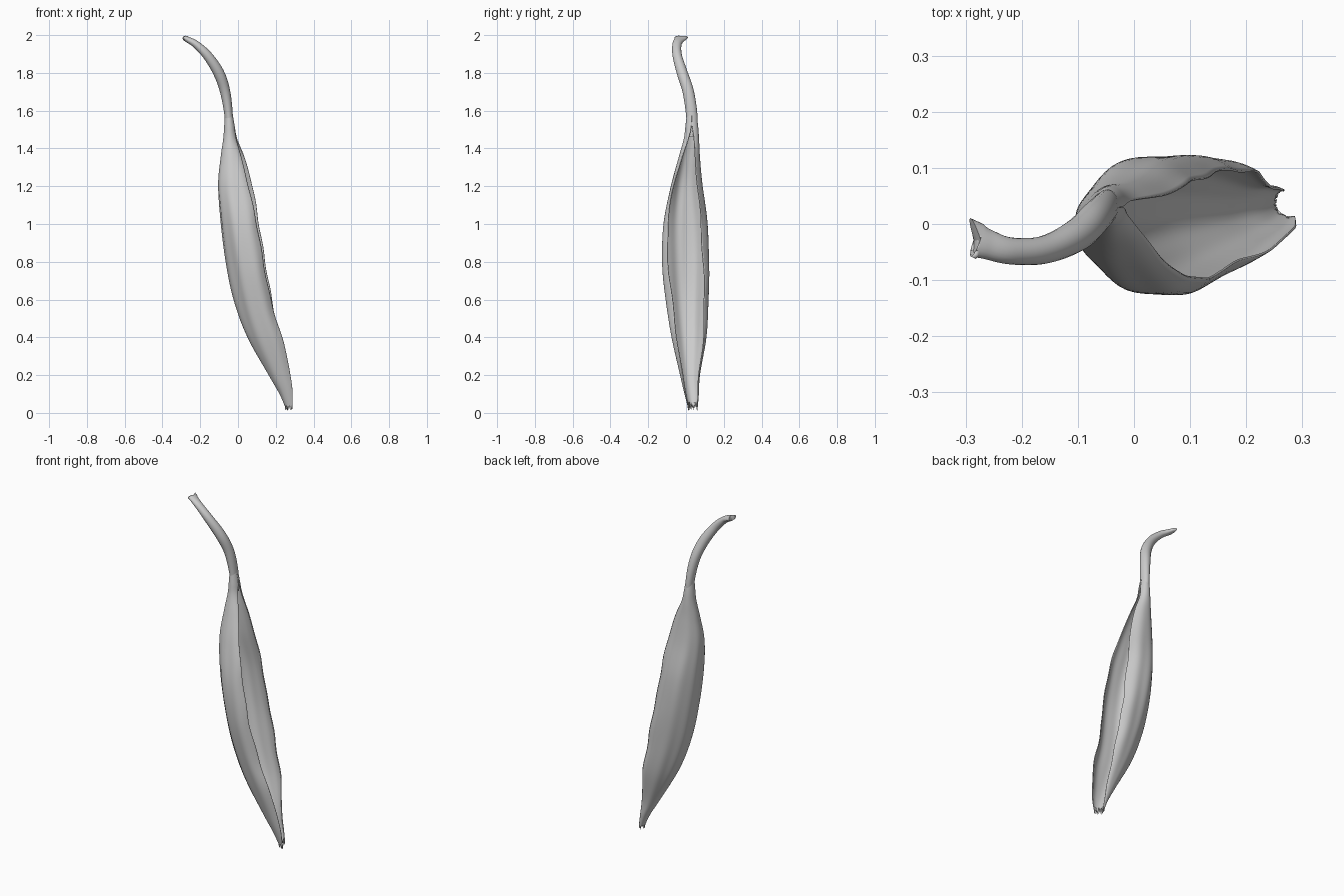
import bpy, bmesh, math, random
from mathutils import Vector

if "Cube" in bpy.data.objects:
    bpy.data.objects.remove(bpy.data.objects["Cube"])

random.seed(4)

# Leaf cross-sections: z, x at back of trough, x at open edges, y front, y back,
# front curl angle, back curl angle, front flap reach
BLADE = [
    (0.03, 0.252, 0.268, 0.012, 0.060, 105, 105, 2.2),
    (0.10, 0.222, 0.258, -0.006, 0.066, 122, 110, 1.85),
    (0.20, 0.165, 0.243, -0.03, 0.072, 132, 114, 1.42),
    (0.40, 0.055, 0.218, -0.075, 0.103, 136, 118, 1.08),
    (0.60, -0.018, 0.178, -0.105, 0.117, 134, 126, 0.98),
    (0.80, -0.062, 0.143, -0.122, 0.124, 127, 134, 0.97),
    (1.00, -0.090, 0.112, -0.118, 0.116, 122, 136, 0.95),
    (1.20, -0.104, 0.078, -0.080, 0.086, 124, 135, 0.88),
    (1.35, -0.090, 0.034, -0.038, 0.072, 136, 145, 0.86),
    (1.45, -0.076, -0.005, -0.010, 0.067, 158, 162, 0.93),
    (1.52, -0.071, -0.020, -0.001, 0.062, 178, 178, 1.0),
    (1.60, -0.065, -0.034, 0.008, 0.050, 180, 180, 1.0),
]
# Stalk stations: x, y, z, half width sideways, half thickness
STALK = [
    (-0.046, 0.032, 1.46, 0.027, 0.020), (-0.049, 0.031, 1.57, 0.030, 0.022),
    (-0.068, 0.012, 1.70, 0.030, 0.027), (-0.102, -0.020, 1.80, 0.029, 0.029),
    (-0.160, -0.046, 1.89, 0.025, 0.025), (-0.220, -0.048, 1.949, 0.024, 0.020),
    (-0.262, -0.036, 1.974, 0.027, 0.016), (-0.282, -0.028, 1.984, 0.032, 0.014),
]


def loft_rows(table, steps):
    """Catmull-Rom interpolation of the stations"""
    n, out = len(table), []
    for i in range(n - 1):
        p = [table[min(max(i + k, 0), n - 1)] for k in (-1, 0, 1, 2)]
        for k in range(steps):
            u = k / steps
            out.append([0.5 * (2 * b + (c - a) * u + (2 * a - 5 * b + 4 * c - d) * u * u
                               + (3 * b - a - 3 * c + d) * u ** 3)
                        for a, b, c, d in zip(*p)])
    return out + [list(table[-1])]


def finish(bm, name):
    bmesh.ops.recalc_face_normals(bm, faces=bm.faces)
    mesh = bpy.data.meshes.new(name)
    bm.to_mesh(mesh)
    bm.free()
    obj = bpy.data.objects.new(name, mesh)
    bpy.context.collection.objects.link(obj)
    return obj


# Curled leaf blade: a trough open towards +x, closing into the stalk at the neck
COLS = 56
bm = bmesh.new()
grid = []
for r, (z, xl, xr, y0, y1, af, ab, reach) in enumerate(loft_rows(BLADE, 8)):
    line = []
    yc, hw = (y0 + y1) / 2, (y1 - y0) / 2
    fade = min(1, hw / 0.1) ** 1.5
    for c in range(COLS + 1):
        t = 2 * c / COLS - 1
        top = math.radians(min(ab if t > 0 else af, 180))
        a = t * top
        w = (xr - xl) * (reach if t < 0 else 1)
        # lengthwise veins and soft dents
        dent = 0.0022 * math.sin(19 * t + 2.2 * z) + 0.003 * math.sin(7 * t - 5 * z + 1)
        dent -= 0.003 * math.exp(-(t / 0.05) ** 2)
        s = 1 - dent * fade / 0.11
        x = xl + w * (1 - s * math.cos(a)) / (1 - math.cos(top))
        y = yc + hw * s * math.sin(a)
        # gently wavy free edges
        edge = abs(t) ** 6 * fade
        x += edge * 0.0025 * math.sin(27 * z + 3 * t)
        y += edge * 0.003 * math.sin(17 * z + 2 * t)
        zz = z
        if r == 0:      # torn tip
            zz += random.uniform(-0.02, 0.03)
        line.append(bm.verts.new((x, y, zz)))
    grid.append(line)
for lo, hi in zip(grid, grid[1:]):
    for c in range(COLS):
        bm.faces.new((lo[c], lo[c + 1], hi[c + 1], hi[c])).smooth = True
blade = finish(bm, "leaf_blade")
shell = blade.modifiers.new("thickness", "SOLIDIFY")
shell.thickness = 0.004
shell.offset = 0

# Bent stalk: tube flattened and flared at the scooped, slanted cut end
SIDES = 20
path = loft_rows(STALK, 6)
bm = bmesh.new()
rings = []
for i, p in enumerate(path):
    tan = (Vector(path[min(i + 1, len(path) - 1)][:3])
           - Vector(path[max(i - 1, 0)][:3])).normalized()
    side = (Vector((0, 1, 0)) - tan * tan.y).normalized()
    up = tan.cross(side)
    ring = []
    for k in range(SIDES):
        a = math.tau * k / SIDES
        v = Vector(p[:3]) + side * p[3] * math.cos(a) + up * p[4] * math.sin(a)
        if i == len(path) - 1:
            v += tan * (0.01 * (abs(math.cos(a)) - 0.4) + 0.018 * math.cos(a))
        ring.append(bm.verts.new(v))
    rings.append(ring)
for lo, hi in zip(rings, rings[1:]):
    for k in range(SIDES):
        j = (k + 1) % SIDES
        bm.faces.new((lo[k], lo[j], hi[j], hi[k])).smooth = True
# recessed cap in the cut end
centre = bm.verts.new(Vector(path[-2][:3]))
for k in range(SIDES):
    bm.faces.new((rings[-1][k], rings[-1][(k + 1) % SIDES], centre))
finish(bm, "stalk")
